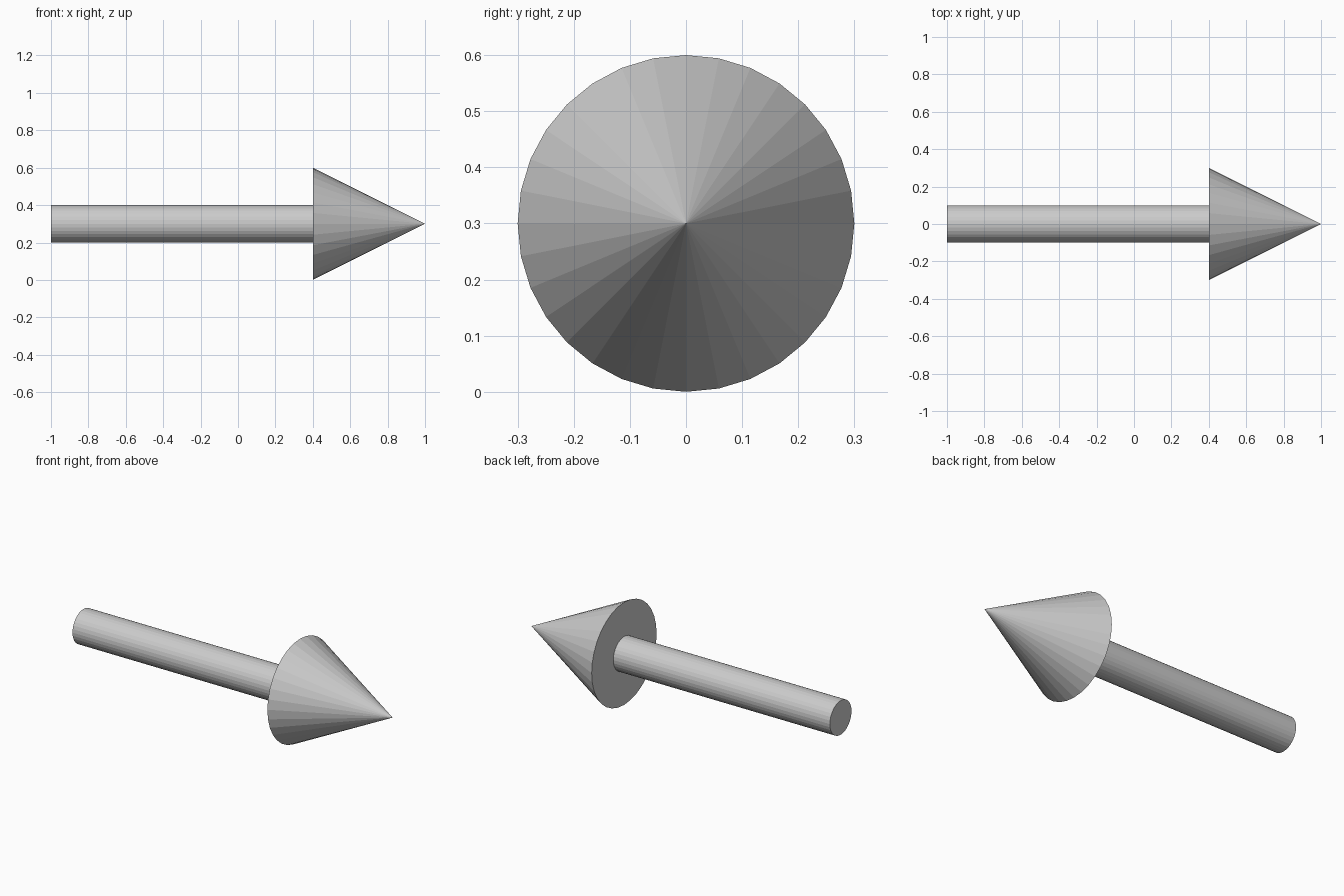
import bpy
from math import pi

if "Cube" in bpy.data.objects:
    bpy.data.objects.remove(bpy.data.objects["Cube"])

AXIS_HEIGHT = 0.3
SIDES = 32


def x_cone(name, x_start, x_end, r_start, r_end):
    """Flat-faced cone or cylinder lying along x."""
    bpy.ops.mesh.primitive_cone_add(
        vertices=SIDES, radius1=r_start, radius2=r_end, depth=x_end - x_start,
        location=((x_start + x_end) / 2, 0, AXIS_HEIGHT), rotation=(0, pi / 2, 0))
    obj = bpy.context.object
    obj.name = obj.data.name = name
    return obj


# Straight round shaft
x_cone("arrow_shaft", -1.0, 0.4, 0.1, 0.1)

# Pointed head with flat back
x_cone("arrow_head", 0.4, 1.0, 0.3, 0.0)
